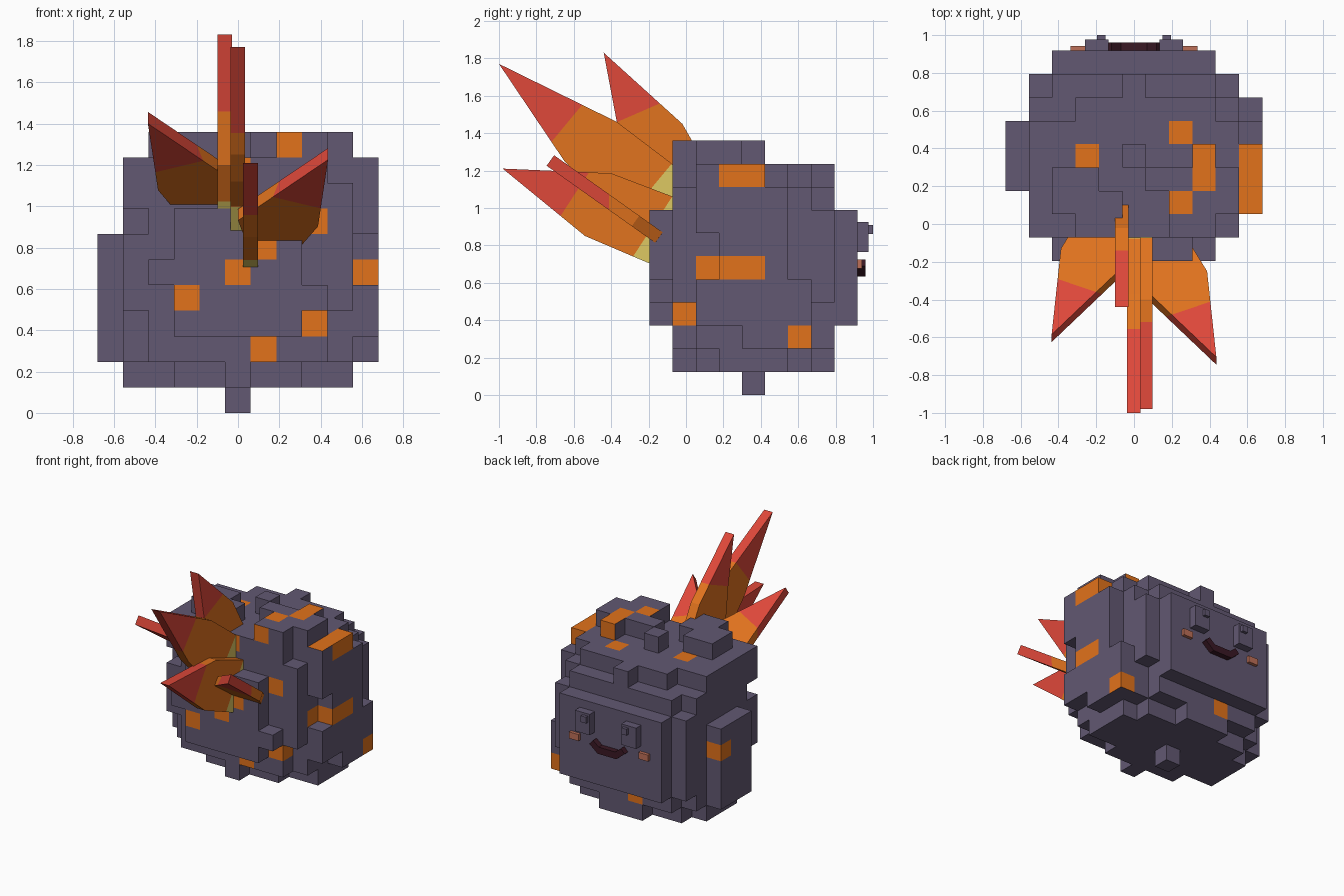
import bpy, bmesh
from mathutils import Vector

if "Cube" in bpy.data.objects:
    bpy.data.objects.remove(bpy.data.objects["Cube"])


def material(name, rgb):
    lin = [((c / 255 + 0.055) / 1.055) ** 2.4 for c in rgb]
    m = bpy.data.materials.new(name)
    m.diffuse_color = (*lin, 1)
    m.use_nodes = True
    m.node_tree.nodes["Principled BSDF"].inputs["Base Color"].default_value = m.diffuse_color
    return m


STONE = material("grey_stone", (98, 88, 114))
EMBER = material("ember_orange", (226, 114, 27))
FLAME = material("flame_orange", (225, 115, 30))
RED = material("flame_red", (223, 72, 58))
YELLOW = material("flame_yellow", (222, 200, 98))
DARK = material("dark_mouth", (58, 24, 36))
BLUSH = material("blush", (190, 112, 88))


def finish(name, bm, mats):
    bmesh.ops.recalc_face_normals(bm, faces=bm.faces[:])
    me = bpy.data.meshes.new(name)
    bm.to_mesh(me)
    bm.free()
    for m in mats:
        me.materials.append(m)
    ob = bpy.data.objects.new(name, me)
    bpy.context.collection.objects.link(ob)
    return ob


# --- rock body: stepped cubes on an 11 x 9 x 11 grid ---
S = 0.1236
ORIGIN = Vector((-0.68, -0.195, 0.0))
cells = set()


def block(i0, i1, j0, j1, k0, k1):
    for i in range(i0, i1 + 1):
        for j in range(j0, j1 + 1):
            for k in range(k0, k1 + 1):
                cells.add((i, j, k))


block(5, 5, 4, 4, 0, 0)      # foot
block(3, 7, 2, 6, 1, 1)      # underside
block(2, 8, 3, 6, 1, 1)
block(1, 9, 3, 5, 1, 1)
block(5, 5, 1, 1, 1, 1)
block(4, 6, 7, 7, 1, 1)
block(1, 9, 1, 7, 2, 8)      # core
block(1, 9, 1, 5, 9, 9)
block(3, 8, 6, 6, 9, 9)
block(5, 5, 7, 7, 9, 9)
block(2, 8, 8, 8, 3, 7)      # face side
block(3, 7, 0, 0, 3, 7)      # flame side
block(8, 8, 0, 0, 4, 4)
block(2, 2, 0, 0, 5, 5)
block(0, 0, 3, 5, 2, 6)      # left side
block(10, 10, 4, 6, 2, 2)    # right side
block(10, 10, 2, 6, 3, 4)
block(10, 10, 3, 5, 5, 8)
block(10, 10, 2, 4, 7, 9)
block(2, 3, 2, 3, 10, 10)    # lumps on top
block(3, 4, 1, 2, 10, 10)
block(5, 5, 4, 4, 10, 10)
block(6, 8, 3, 3, 10, 10)
block(7, 8, 1, 2, 10, 10)
block(8, 8, 4, 4, 10, 10)
block(9, 9, 2, 3, 10, 10)
for gap in [(9, 1, 3), (9, 1, 2), (1, 7, 8), (9, 7, 8), (9, 7, 2), (9, 7, 3),
            (1, 7, 2), (1, 1, 2), (1, 1, 3), (1, 1, 7), (9, 1, 9)]:
    cells.discard(gap)


def outermost(fixed, axis, sign):
    """Outer cell face along an axis, for the two fixed grid numbers."""
    hits = [c for c in cells
            if tuple(c[a] for a in range(3) if a != axis) == fixed]
    return max(hits, key=lambda c: sign * c[axis]), axis, sign


# glowing cell faces, listed by the direction they face
glow = {
    (1, -1): [(7, 10), (8, 7), (6, 6), (5, 5), (3, 4), (10, 5), (8, 3),
              (6, 2), (5, 9)],
    (0, 1): [(3, 9), (4, 9), (2, 5), (3, 5), (4, 5), (1, 3), (6, 2)],
    (2, 1): [(7, 5), (3, 4), (8, 3), (8, 4), (7, 2), (10, 2), (10, 3),
             (10, 4)],
    (1, 1): [(10, 2), (4, 2), (0, 5), (10, 9), (8, 10)],
    (0, -1): [(5, 5)],
}
embers = {outermost(f, *d) for d, spots in glow.items() for f in spots}

bm = bmesh.new()
corner = {}


def vert(p):
    if p not in corner:
        corner[p] = bm.verts.new(ORIGIN + S * Vector(p))
    return corner[p]


for c in sorted(cells):
    for axis in range(3):
        for sign in (-1, 1):
            nb = list(c)
            nb[axis] += sign
            if tuple(nb) in cells:
                continue
            u, v = (axis + 1) % 3, (axis + 2) % 3
            ring = []
            for du, dv in ((0, 0), (1, 0), (1, 1), (0, 1)):
                p = list(c)
                p[axis] += sign > 0
                p[u] += du
                p[v] += dv
                ring.append(vert(tuple(p)))
            face = bm.faces.new(ring if sign > 0 else ring[::-1])
            face.material_index = int((c, axis, sign) in embers)
finish("rock_body", bm, [STONE, EMBER])


# --- plates ---
def plate(points, shift):
    """Prism from a flat outline, extruded by a shift vector."""
    b = bmesh.new()
    face = b.faces.new([b.verts.new(p) for p in points])
    ext = bmesh.ops.extrude_face_region(b, geom=[face])
    new = [g for g in ext["geom"] if isinstance(g, bmesh.types.BMVert)]
    bmesh.ops.translate(b, verts=new, vec=shift)
    # close the starting side if the extrusion removed it
    rim = [e for e in b.edges if e.is_boundary]
    if rim:
        bmesh.ops.contextual_create(b, geom=rim)
    return b


def flame(name, points, shift, axis, red_at, yellow_at):
    """Flame plate, cut across its axis into yellow, orange and red."""
    b = plate(points, shift)
    axis = Vector(axis)
    n2 = axis.length_squared
    for t in (red_at, yellow_at):
        bmesh.ops.bisect_plane(b, geom=b.verts[:] + b.edges[:] + b.faces[:],
                               plane_co=axis * (t / n2), plane_no=axis)
    for f in b.faces:
        t = f.calc_center_median().dot(axis)
        f.material_index = 1 if t > red_at else 2 if t < yellow_at else 0
    finish(name, b, [FLAME, RED, YELLOW])


# upright flames: outline as (y, z)
uprights = [
    ("middle_flame", -0.037, (-0.77, 0.64), 1.42, 0.85,
     [(-1, 1.77), (-.37, 1.46), (-.08, 1.24), (0, 1.15), (-.15, .82),
      (-.28, 1.0), (-.52, 1.12), (-.65, 1.25)]),
    ("upper_flame", -0.1, (-0.4, 0.92), 1.49, 1.03,
     [(-.44, 1.83), (-.02, 1.45), (.1, 1.24), (.05, 1.0), (-.2, .99),
      (-.34, 1.2), (-.37, 1.46)]),
    ("lower_flame", 0.025, (-0.84, 0.55), 1.09, 0.645,
     [(-.98, 1.21), (-.4, 1.185), (-.07, 1.06), (-.02, .9), (-.2, .705),
      (-.54, .85)]),
]
for name, x, ax, red, yel, pts in uprights:
    flame(name, [(x, y, z) for y, z in pts], (0.072, 0, 0), (0, *ax), red, yel)

# slanted side flames, mirrored: outline as (x, y) on a sloping plane
side = [(.436, -.725), (.387, -.27), (.31, -.145), (.05, -.13), (0, -.31)]
for name, sx, dy, dz in (("right_flame", 1, 0, 0), ("left_flame", -1, .12, .175)):
    pts = [(sx * x, y + dy - .02, .838 - .71 * (y + .14) - .028 + dz)
           for x, y in side]
    flame(name, pts, (0, .04, .056), (sx * .32, -.95, 0), .52 - .95 * dy, -9)


# --- face ---
def box(name, lo, hi, mat):
    (x0, y0, z0), (x1, y1, z1) = lo, hi
    b = plate([(x0, y0, z0), (x1, y0, z0), (x1, y0, z1), (x0, y0, z1)],
              (0, y1 - y0, 0))
    finish(name, b, [mat])


for label, sx in (("right", 1), ("left", -1)):
    xs = lambda a, c: sorted((sx * a, sx * c))
    a, c = xs(.135, .26)
    box(label + "_eye", (a, .9, .765), (c, .977, .925), STONE)
    a, c = xs(.15, .195)
    box(label + "_pupil", (a, .97, .86), (c, 1.0, .908), STONE)
    a, c = xs(.255, .335)
    box(label + "_cheek", (a, .9, .675), (c, .942, .725), BLUSH)

half = [(.07, .685), (.118, .724), (.15, .69), (.08, .632)]
smile = half + [(-x, z) for x, z in half[::-1]]
finish("smile", plate([(x, .9, z) for x, z in smile], (0, .06, 0)), [DARK])
